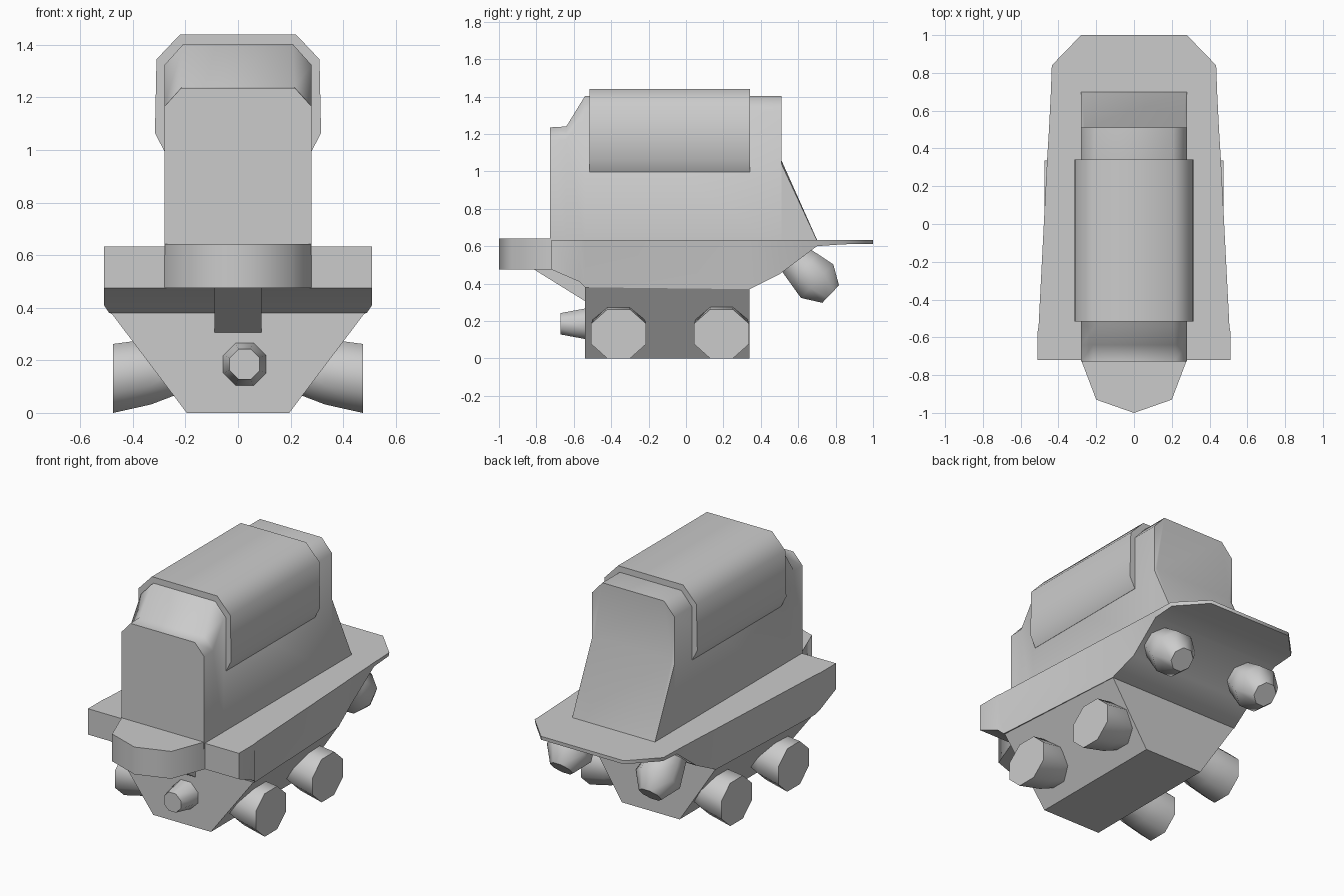
import bpy, bmesh, math
from mathutils import Vector, Matrix

if "Cube" in bpy.data.objects:
    bpy.data.objects.remove(bpy.data.objects["Cube"])

grey = bpy.data.materials.new("light_grey")
grey.use_nodes = True
GREY = (0.6, 0.6, 0.6, 1)
grey.diffuse_color = GREY
grey.node_tree.nodes["Principled BSDF"].inputs["Base Color"].default_value = GREY


def loft(name, rings, angle=50):
    """Skin closed rings of points into a capped solid."""
    bm = bmesh.new()
    loops = [[bm.verts.new(p) for p in ring] for ring in rings]
    n = len(loops[0])
    for a, b in zip(loops, loops[1:]):
        for i in range(n):
            j = (i + 1) % n
            bm.faces.new((a[i], a[j], b[j], b[i]))
    bm.faces.new(loops[0])
    bm.faces.new(loops[-1])
    bmesh.ops.remove_doubles(bm, verts=bm.verts, dist=0.0005)
    bmesh.ops.recalc_face_normals(bm, faces=bm.faces)
    mesh = bpy.data.meshes.new(name)
    bm.to_mesh(mesh)
    bm.free()
    mesh.materials.append(grey)
    obj = bpy.data.objects.new(name, mesh)
    bpy.context.collection.objects.link(obj)
    bpy.ops.object.select_all(action='DESELECT')
    obj.select_set(True)
    bpy.context.view_layer.objects.active = obj
    bpy.ops.object.shade_smooth_by_angle(angle=math.radians(angle))
    return obj


def section(y, half):
    """Symmetric cross-section at y from its (x, z) half outline."""
    return [(x, y, z) for x, z in half] + [(-x, y, z) for x, z in reversed(half)]


def turned(name, base, axis, profile, sides=8):
    """Faceted round part: profile is (distance along axis, radius)."""
    rot = Vector(axis).to_track_quat('Z', 'Y').to_matrix()
    rings = []
    for d, r in profile:
        ring = []
        for i in range(sides):
            t = 2 * math.pi * (i + 0.5) / sides
            ring.append(Vector(base) + rot @ Vector((r * math.cos(t), r * math.sin(t), d)))
        rings.append(ring)
    return loft(name, rings)


# Flared upper hull, thinning into the tail deck: y, rim x, lower x, lower z
stations = [(-0.72, 0.51, 0.51, 0.475), (-0.57, 0.51, 0.51, 0.41),
            (-0.54, 0.505, 0.49, 0.38), (0.34, 0.46, 0.44, 0.37),
            (0.5, 0.45, 0.42, 0.45), (0.7, 0.44, 0.43, 0.6),
            (0.84, 0.435, 0.43, 0.61), (1.0, 0.28, 0.28, 0.612)]
loft("upper_hull", [section(y, [(rim, 0.633), (low, z)]) for y, rim, low, z in stations])

# Tapered keel
loft("keel", [section(-0.54, [(0.49, 0.39), (0.195, 0)]),
              section(0.34, [(0.44, 0.375), (0.195, 0)])])

# Cabin with stepped nose and sloping tail: y, roof z, corner cut
cabin = [(-0.727, 1.235, 0.07), (-0.64, 1.24, 0.07), (-0.54, 1.403, 0.08),
         (0.51, 1.403, 0.08), (0.51, 1.06, 0.02), (0.7, 0.635, 0.005)]
loft("cabin", [section(y, [(0.28 - cut * 0.9, z), (0.28, z - cut), (0.28, 0.6)])
               for y, z, cut in cabin])

# Saddle cover wrapped over the cabin
saddle = [(0.22, 1.44), (0.31, 1.345), (0.316, 1.065), (0.281, 0.997)]
loft("saddle_cover", [section(-0.517, saddle), section(0.342, saddle)])

# Pointed front bumper and the strut under it
plan = [(0, -1), (0.2, -0.93), (0.28, -0.72)]
loft("front_bumper", [[(x, y, z) for x, y in plan] + [(-x, y, z) for x, y in reversed(plan)]
                      for z in (0.475, 0.642)])
loft("bumper_strut", [[(x, -0.53, 0.3), (x, -0.82, 0.48), (x, -0.53, 0.48)]
                      for x in (-0.09, 0.09)])

# Nose barrel, slightly off centre
turned("nose_barrel", (0.025, -0.53, 0.185), (0, -1, 0), [(0, 0.09), (0.14, 0.062)])

for side, s in (("left", 1), ("right", -1)):
    # Splayed wheel pods with flat outer ends
    for place, y in (("front", -0.36), ("rear", 0.19)):
        rings = []
        for x, z, r in ((0.15, 0.18, 0.085), (0.33, 0.157, 0.135), (0.475, 0.131, 0.142)):
            ts = [math.pi * (i + 0.5) / 4 for i in range(8)]
            rings.append([(s * x, y + 1.12 * r * math.cos(t), z + r * math.sin(t)) for t in ts])
        loft(f"{place}_{side}_wheel", rings)
    # Domed tail nozzles angled down and back
    turned(f"{side}_tail_nozzle", (s * 0.3, 0.6, 0.51), (0, 0.72, -0.69),
           [(-0.08, 0.09), (0.04, 0.115), (0.14, 0.135), (0.24, 0.07)])
